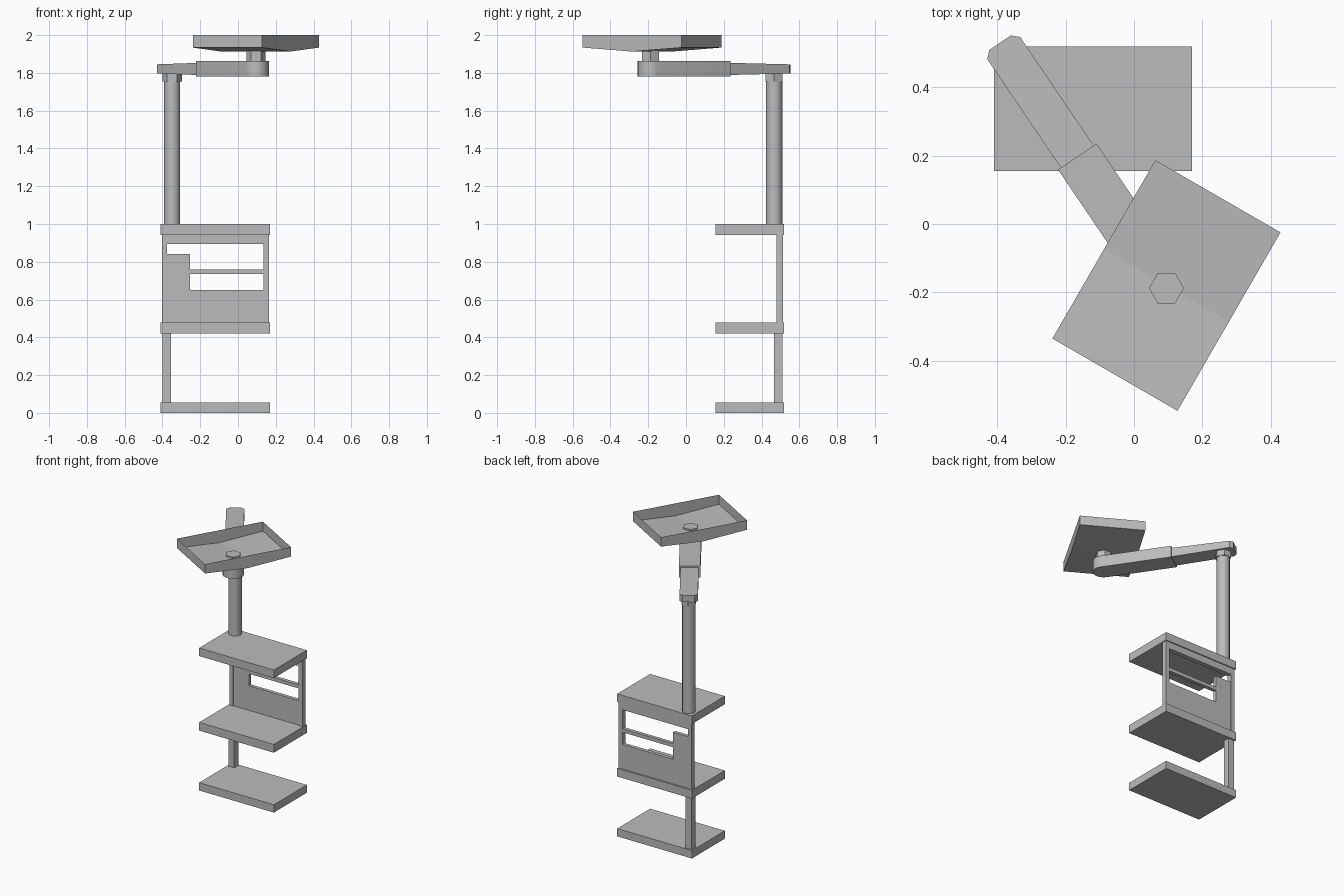
import bpy, bmesh, math
from mathutils import Matrix, Vector

cube = bpy.data.objects.get("Cube")
if cube:
    bpy.data.objects.remove(cube, do_unlink=True)

grey = bpy.data.materials.new("plain grey")
grey.use_nodes = True
colour = (0.5, 0.5, 0.5, 1)
grey.diffuse_color = colour
grey.node_tree.nodes["Principled BSDF"].inputs["Base Color"].default_value = colour


def finish(name, bm, matrix=None, smooth=False):
    bmesh.ops.recalc_face_normals(bm, faces=bm.faces)
    mesh = bpy.data.meshes.new(name)
    bm.to_mesh(mesh)
    bm.free()
    mesh.materials.append(grey)
    obj = bpy.data.objects.new(name, mesh)
    bpy.context.collection.objects.link(obj)
    if matrix:
        obj.matrix_world = matrix
    if smooth:
        bpy.ops.object.select_all(action='DESELECT')
        obj.select_set(True)
        bpy.context.view_layer.objects.active = obj
        bpy.ops.object.shade_smooth_by_angle(angle=math.radians(40))
    return obj


def box(name, x, y, z):
    """Box given by its (low, high) range on each axis."""
    bm = bmesh.new()
    bmesh.ops.create_cube(bm, size=1)
    for v in bm.verts:
        v.co = [(a + b) / 2 + c * (b - a) for (a, b), c in zip((x, y, z), v.co)]
    return finish(name, bm)


def prism(name, outline, low, high, matrix=None, smooth=False):
    """Upright extrusion; low and high are functions of the outline's x."""
    bm = bmesh.new()
    bottom = [bm.verts.new((x, y, low(x))) for x, y in outline]
    top = [bm.verts.new((x, y, high(x))) for x, y in outline]
    bm.faces.new(bottom)
    bm.faces.new(top)
    n = len(outline)
    for i in range(n):
        j = (i + 1) % n
        bm.faces.new((bottom[i], bottom[j], top[j], top[i]))
    return finish(name, bm, matrix, smooth)


def column(name, centre, radius, sides, z0, z1, smooth=False):
    ring = [(radius * math.cos(math.tau * i / sides),
             radius * math.sin(math.tau * i / sides)) for i in range(sides)]
    prism(name, ring, lambda x: z0, lambda x: z1,
          Matrix.Translation((*centre, 0)), smooth)


# Shelves
for name, z in (("lower_shelf", (0, 0.055)), ("middle_shelf", (0.42, 0.478)),
                ("upper_shelf", (0.943, 1.0))):
    box(name, (-0.41, 0.17), (0.155, 0.52), z)

# Lower support
box("lower_leg", (-0.40, -0.355), (0.465, 0.51), (0.055, 0.42))

# Back frame and stepped panel
depth, inner = (0.48, 0.513), (0.484, 0.509)
box("right_post", (-0.403, -0.375), depth, (0.478, 0.943))
box("left_post", (0.135, 0.165), depth, (0.478, 0.943))
box("top_rail", (-0.375, 0.135), depth, (0.895, 0.943))
box("cross_bar", (-0.255, 0.135), inner, (0.735, 0.76))
step = [(-0.375, 0.478), (0.135, 0.478), (0.135, 0.65),
        (-0.255, 0.65), (-0.255, 0.84), (-0.375, 0.84)]
panel = prism("back_panel", step, lambda x: 0, lambda x: 0.025)
panel.matrix_world = Matrix.Translation((0, inner[1], 0)) @ Matrix.Rotation(math.pi / 2, 4, 'X')

# Pole and its hexagonal collar
pivot, hub = Vector((-0.349, 0.467)), Vector((0.095, -0.188))
column("pole", pivot, 0.043, 12, 1.0, 1.81, smooth=True)
column("pole_collar", pivot, 0.052, 6, 1.755, 1.81)

# Swinging arm: tapered inner half, then a thicker half with a round end
reach = hub - pivot
length = reach.length
along = Matrix.Translation((*pivot, 0)) @ Matrix.Rotation(math.atan2(reach.y, reach.x), 4, 'Z')
half = [(-0.077, 0.038), (-0.058, 0.058), (0.34, 0.058)]
outline = half + [(x, -y) for x, y in reversed(half)]
flare = lambda x: 0.024 + 0.02 * (x + 0.077)
prism("inner_arm", outline, lambda x: 1.821 - flare(x), lambda x: 1.821 + flare(x), along)
arc = [math.pi * (i / 10 - 0.5) for i in range(11)]
outline = [(0.326, 0.068), (0.326, -0.068)]
outline += [(length + 0.068 * math.cos(a), 0.068 * math.sin(a)) for a in arc]
prism("outer_arm", outline, lambda x: 1.782, lambda x: 1.863, along, smooth=True)

# Hexagonal tray mount
column("tray_mount", hub, 0.051, 6, 1.86, 1.926)

# Open tray of thin sheet, its floor folded along the middle
bm = bmesh.new()
rows = []
for x, z in ((-0.3015, 1.934), (0, 1.913), (0.3015, 1.934)):
    rows.append([bm.verts.new((x, y, h)) for y, h in
                 ((-0.2115, 2.0), (-0.2115, z), (0.2115, z), (0.2115, 2.0))])
for a, b in zip(rows, rows[1:]):
    for i in range(3):
        bm.faces.new((a[i], a[i + 1], b[i + 1], b[i]))
for end in (rows[0], rows[-1]):
    bm.faces.new(end)
finish("tray", bm, Matrix.Translation((0.095, -0.18, 0)) @ Matrix.Rotation(math.radians(60), 4, 'Z'))
